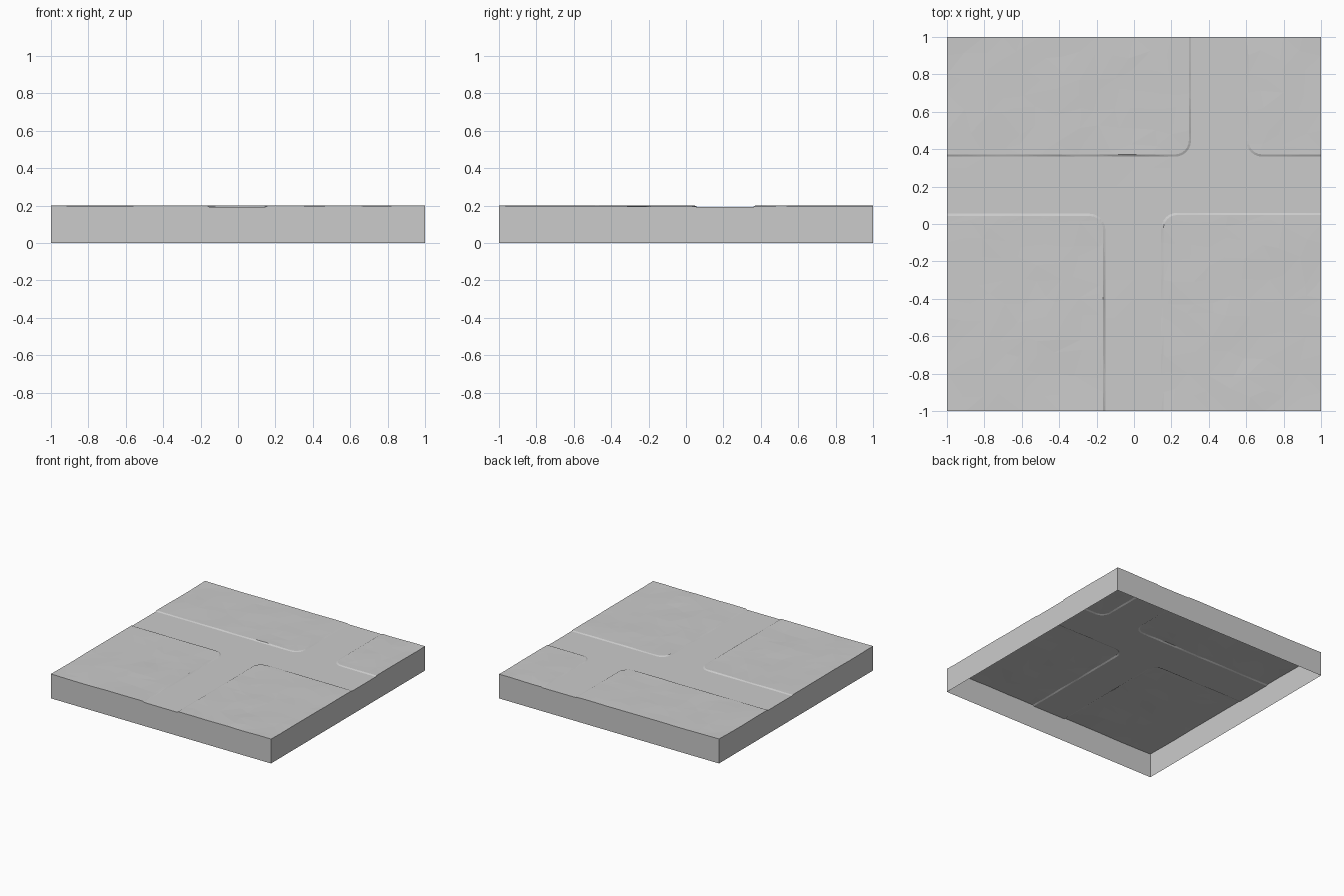
import bpy, bmesh, math, random
from mathutils import Vector, noise

random.seed(4)
if "Cube" in bpy.data.objects:
    bpy.data.objects.remove(bpy.data.objects["Cube"])

ROAD_Z, GROUND_Z = 0.193, 0.199
CURB, RADIUS, STEP = 0.012, 0.085, 0.1


def corner_path(bm, sx, sy, cx, cy, inset, z):
    """Curb line of one ground plot, from its side edge round to its front or back edge."""
    ox, oy, r = cx + sx * RADIUS, cy + sy * RADIUS, RADIUS - inset
    pts = [(sx, cy + sy * inset)]
    for i in range(7):
        t = math.radians(15 * i)
        pts.append((ox - sx * r * math.sin(t), oy - sy * r * math.cos(t)))
    pts.append((cx + sx * inset, sy))
    return [bm.verts.new((x, y, z)) for x, y in pts]


# Flat layout: four ground plots, sloped curbs and the road between them
bm = bmesh.new()
plots = [(1, 1, 0.60, 0.36), (-1, 1, 0.305, 0.36),
         (-1, -1, -0.153, 0.055), (1, -1, 0.145, 0.06)]
road_outline = []
for n, plot in enumerate(plots):
    low = corner_path(bm, *plot, 0, ROAD_Z)
    high = corner_path(bm, *plot, CURB, GROUND_Z)
    bm.faces.new(high + [bm.verts.new((plot[0], plot[1], GROUND_Z))])
    for i in range(len(low) - 1):
        bm.faces.new((low[i], low[i + 1], high[i + 1], high[i]))
    road_outline += low[::-1] if n % 2 else low
bm.faces.new(road_outline)


def cut(axis, value):
    normal, point = Vector((0, 0, 0)), Vector((0, 0, 0))
    normal[axis], point[axis] = 1, value
    bmesh.ops.bisect_plane(bm, geom=bm.verts[:] + bm.edges[:] + bm.faces[:],
                           plane_co=point, plane_no=normal, dist=1e-5)


# Grid cuts give the surface enough points to undulate
for axis in (0, 1):
    for k in range(1, 20):
        cut(axis, -1 + k * STEP)

# Loosen the grid inside the plots
free = [v for v in bm.verts if not v.is_boundary and
        all(e.other_vert(v).co.z > GROUND_Z - 1e-4 for e in v.link_edges)
        and v.co.z > GROUND_Z - 1e-4]
for v in free:
    v.co.x += random.uniform(-0.03, 0.03)
    v.co.y += random.uniform(-0.03, 0.03)
bmesh.ops.triangulate(bm, faces=bm.faces[:])

# Gentle swell everywhere, rougher bumps on the plots
for v in bm.verts:
    p = v.co.copy()
    p.z = 0
    rough = (p.length > 0) * (v.co.z - ROAD_Z) / (GROUND_Z - ROAD_Z)
    v.co.z += 0.0015 * noise.noise(p * 1.5) + 0.004 * rough * noise.noise(p * 4.3)

# Side walls down to the open underside
rim = [e for e in bm.edges if e.is_boundary]
walls = bmesh.ops.extrude_edge_only(bm, edges=rim)["geom"]
for v in walls:
    if isinstance(v, bmesh.types.BMVert):
        v.co.z = 0
bmesh.ops.recalc_face_normals(bm, faces=bm.faces[:])

mesh = bpy.data.meshes.new("road_tile")
bm.to_mesh(mesh)
bm.free()
tile = bpy.data.objects.new("road_tile", mesh)
bpy.context.scene.collection.objects.link(tile)

grey = bpy.data.materials.new("plain_grey")
grey.use_nodes = True
colour = (0.6, 0.6, 0.6, 1)
grey.diffuse_color = colour
grey.node_tree.nodes["Principled BSDF"].inputs["Base Color"].default_value = colour
mesh.materials.append(grey)
